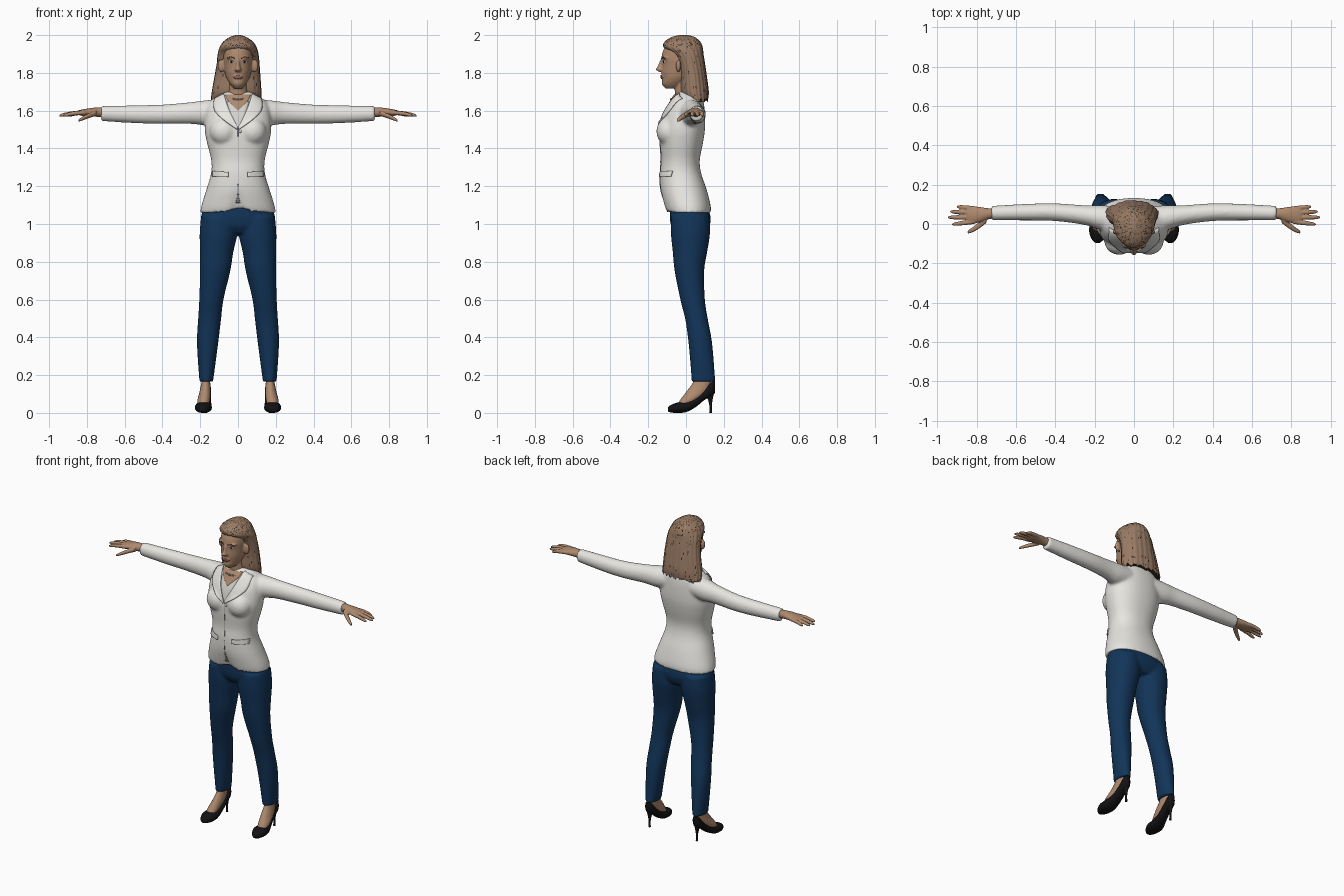
import bpy, bmesh, math, random
from mathutils import Vector, Matrix
from mathutils.bvhtree import BVHTree

random.seed(4)
if "Cube" in bpy.data.objects:
    bpy.data.objects.remove(bpy.data.objects["Cube"])


def material(name, *rgb):
    m = bpy.data.materials.new(name)
    m.use_nodes = True
    m.diffuse_color = (*rgb, 1)
    m.node_tree.nodes["Principled BSDF"].inputs["Base Color"].default_value = (*rgb, 1)
    return m


SKIN = material("skin", .42, .25, .155)
HAIR = material("brown hair", .32, .2, .13)
DARK = material("dark hair", .05, .03, .02)
WHITE = material("jacket white", .8, .79, .75)
BLOUSE = material("blouse white", .66, .65, .61)
NAVY = material("trouser navy", .006, .035, .1)
BLACK = material("shoe black", .006, .006, .007)
LIP = material("lip", .33, .14, .1)
EYE = material("eye white", .7, .68, .64)
SILVER = material("silver grey", .3, .3, .3)


def spline(pts, sub=4):
    """Smooth interpolation through tuples of any length."""
    out = []
    for i in range(len(pts) - 1):
        a, b, c, d = (pts[min(max(j, 0), len(pts) - 1)] for j in range(i - 1, i + 3))
        for s in range(sub):
            t = s / sub
            out.append(tuple(.5 * (2*q + (r - p)*t + (2*p - 5*q + 4*r - w)*t*t
                                   + (3*q - p - 3*r + w)*t**3)
                             for p, q, r, w in zip(a, b, c, d)))
    return out + [tuple(pts[-1])]


def loft(bm, rings, axis="z", n=32, power=1.0, sub=4):
    """Closed skin over rings (position, low a, high a, low b, high b);
    four values mean (position, half width, low b, high b)."""
    rings = [r if len(r) == 5 else (r[0], -r[1], r[1], r[2], r[3]) for r in rings]
    loops = []
    for t, a0, a1, b0, b1 in spline(rings, sub):
        loop = []
        for i in range(n):
            ang = math.tau * i / n
            c, s = math.cos(ang), math.sin(ang)
            a = (a0 + a1)/2 + (a1 - a0)/2 * math.copysign(abs(c)**power, c)
            b = (b0 + b1)/2 + (b1 - b0)/2 * math.copysign(abs(s)**power, s)
            loop.append(bm.verts.new({"x": (t, a, b), "y": (a, t, b), "z": (a, b, t)}[axis]))
        loops.append(loop)
    for p, q in zip(loops, loops[1:]):
        for i in range(n):
            j = (i + 1) % n
            bm.faces.new((p[i], p[j], q[j], q[i]))
    bm.faces.new(loops[0])
    bm.faces.new(loops[-1])
    return loops


def ball(bm, center, scale):
    bmesh.ops.create_icosphere(bm, subdivisions=3, radius=1,
                               matrix=Matrix.LocRotScale(Vector(center), None, Vector(scale)))


def finish(name, bm, mats, mirror=False, voxel=0, smooth=3, thick=0):
    bmesh.ops.recalc_face_normals(bm, faces=bm.faces[:])
    for f in bm.faces:
        f.smooth = True
    for e in bm.edges:
        if len(e.link_faces) == 2 and e.calc_face_angle(0) > .9:
            e.smooth = False
    me = bpy.data.meshes.new(name)
    bm.to_mesh(me)
    bm.free()
    for m in mats:
        me.materials.append(m)
    ob = bpy.data.objects.new(name, me)
    bpy.context.collection.objects.link(ob)
    if mirror:
        ob.modifiers.new("mirror", "MIRROR").use_mirror_merge = False
    if thick:
        s = ob.modifiers.new("thickness", "SOLIDIFY")
        s.thickness, s.offset = thick, 0
    if voxel:
        r = ob.modifiers.new("blend", "REMESH")
        r.mode, r.voxel_size, r.use_smooth_shade = "VOXEL", voxel, True
        s = ob.modifiers.new("relax", "SMOOTH")
        s.factor, s.iterations = .5, smooth
    return ob


def surface(ob):
    bpy.context.view_layer.update()
    return BVHTree.FromObject(ob, bpy.context.evaluated_depsgraph_get())


def plate(name, one, two, target, mat, lift=.003, mirror=False, thick=.004, across=6):
    """Thin patch between two (x, z) edges, laid on the front of a surface."""
    bm = bmesh.new()
    rows = []
    for p, q in zip(spline(one, 6), spline(two, 6)):
        row = []
        for k in range(across + 1):
            u = k / across
            x, z = p[0]*(1 - u) + q[0]*u, p[1]*(1 - u) + q[1]*u
            hit = target.ray_cast(Vector((x, -1, z)), Vector((0, 1, 0)))[0]
            hit = hit or target.find_nearest(Vector((x, -.1, z)))[0]
            row.append(bm.verts.new((x, hit.y - lift, z)))
        rows.append(row)
    for p, q in zip(rows, rows[1:]):
        for k in range(across):
            bm.faces.new((p[k], p[k + 1], q[k + 1], q[k]))
    return finish(name, bm, [mat], mirror, thick=thick)


def flip(pts):
    return [(-x, z) for x, z in pts]


# Jacket: torso, bust and sleeves blended together
bm = bmesh.new()
loft(bm, [(1.06, .2, -.105, .132), (1.1, .193, -.118, .13), (1.18, .168, -.135, .11),
          (1.27, .142, -.138, .08), (1.34, .142, -.132, .073), (1.43, .164, -.138, .09),
          (1.5, .176, -.138, .1), (1.58, .172, -.118, .1), (1.635, .158, -.088, .095),
          (1.675, .115, -.065, .085), (1.7, .072, -.045, .075)], n=64, power=.9, sub=6)
for v in bm.verts:
    if v.co.y < 0 and v.co.z < 1.2:
        v.co.z += .045 * math.exp(-(v.co.x / .035)**2) * (1.2 - v.co.z) / .14
for side in (-1, 1):
    ball(bm, (side * .075, -.09, 1.49), (.075, .067, .075))
    loft(bm, [(side * x, *r) for x, *r in (
        (.08, -.04, .09, 1.53, 1.66), (.17, -.03, .095, 1.522, 1.655),
        (.25, -.005, .095, 1.53, 1.645), (.4, .015, .105, 1.53, 1.632),
        (.55, .018, .102, 1.534, 1.628), (.725, .018, .092, 1.545, 1.625))], "x")
jacket = finish("jacket", bm, [WHITE], voxel=.009, smooth=5)
cloth = surface(jacket)

# Neckline, blouse, lapels, seam, button and pocket flaps
edge = [(-.06, 1.65), (-.04, 1.58), (-.002, 1.51)]
plate("blouse_front", edge, flip(edge), cloth, BLOUSE, .002)
edge = [(-.07, 1.685), (-.05, 1.65), (-.001, 1.6)]
plate("neckline_skin", edge, flip(edge), cloth, SKIN, .004, across=12)
plate("lapels", [(.075, 1.69), (.045, 1.6), (.001, 1.51)],
      [(.125, 1.665), (.118, 1.59), (.006, 1.5)], cloth, WHITE, .007, True, .007)
edge = [(-.0015, 1.51), (-.0015, 1.2), (-.012, 1.112)]
plate("front_seam", edge, flip(edge), cloth, SILVER, .001, thick=.003)
plate("pocket_flaps", [(.05, 1.275), (.135, 1.28)], [(.05, 1.25), (.135, 1.252)],
      cloth, WHITE, .005, True, .008)
bm = bmesh.new()
ball(bm, (.012, cloth.ray_cast(Vector((.012, -1, 1.49)), Vector((0, 1, 0)))[0].y, 1.49),
     (.008, .005, .008))
finish("button", bm, [BLOUSE])

# Trousers: hips and two legs
bm = bmesh.new()
loft(bm, [(.95, .14, -.05, .1), (.99, .19, -.078, .125), (1.05, .194, -.086, .128),
          (1.15, .15, -.08, .09)], n=48, power=.9)
for side in (-1, 1):
    loft(bm, [(z, side*x - w, side*x + w, f, b) for z, x, w, f, b in (
        (1.04, .1, .095, -.08, .125), (.95, .103, .1, -.08, .127), (.85, .113, .088, -.07, .112),
        (.75, .121, .08, -.06, .096), (.6, .141, .064, -.03, .1), (.5, .15, .061, -.005, .115),
        (.4, .159, .058, .01, .134), (.3, .164, .05, .02, .145), (.165, .168, .036, .03, .155))],
        power=.95)
finish("trousers", bm, [NAVY], voxel=.008, smooth=4)

# Feet and stiletto shoes
bm = bmesh.new()
loft(bm, [(.045, .155, .213, -.045, .02), (.07, .148, .214, -.03, .06),
          (.11, .144, .204, 0, .11), (.16, .147, .194, .036, .13), (.21, .15, .19, .045, .14)])
finish("feet", bm, [SKIN], True)
bm = bmesh.new()
loft(bm, [(-.096, .175, .195, .008, .028), (-.08, .156, .213, .002, .042),
          (-.045, .14, .227, 0, .055), (0, .139, .225, .004, .06), (.05, .142, .208, .03, .08),
          (.1, .142, .2, .07, .125), (.135, .144, .197, .088, .165),
          (.153, .158, .184, .105, .17)], "y", power=.85)
loft(bm, [(0, .163, .177, .123, .138), (.05, .163, .177, .122, .138),
          (.115, .149, .192, .1, .15)], n=16)
finish("shoes", bm, [BLACK], True)

# Hands: palm, four fingers and thumb blended together
bm = bmesh.new()
loft(bm, [(.69, .03, .08, 1.565, 1.615), (.74, .024, .08, 1.567, 1.617),
          (.78, .01, .086, 1.57, 1.614), (.83, .002, .09, 1.573, 1.605),
          (.85, .015, .08, 1.58, 1.6)], "x")
for y, tip_x, tip_y in ((.079, .9, .088), (.057, .935, .063), (.034, .947, .034), (.012, .925, -.002)):
    loft(bm, [(.81 + (tip_x - .81)*u, *(c + s*r for c in (y + (tip_y - y)*u, 1.59 - .017*u*u)
                                      for s in (-1, 1)))
              for u, r in ((0, .012), (.5, .0115), (.85, .0095), (1, .004))], "x", 12)
loft(bm, [(.75, .005, .045, 1.572, 1.604), (.785, -.022, .012, 1.562, 1.588),
          (.82, -.042, -.016, 1.549, 1.571), (.845, -.05, -.034, 1.54, 1.554)], "x", 16)
finish("hands", bm, [SKIN], True, voxel=.004, smooth=2)

# Head: skull, neck, nose and ears blended together
bm = bmesh.new()
loft(bm, [(1.718, .022, -.11, -.04), (1.74, .042, -.127, 0), (1.77, .06, -.126, .03),
          (1.8, .069, -.13, .06), (1.84, .075, -.128, .075), (1.88, .078, -.13, .08),
          (1.92, .075, -.12, .08), (1.96, .06, -.095, .07), (1.985, .03, -.055, .03)], n=40)
loft(bm, [(1.62, .08, -.05, .06), (1.675, .058, -.058, .055), (1.72, .05, -.06, .05),
          (1.79, .05, -.06, .05)])
loft(bm, [(1.805, .013, -.14, -.1), (1.817, .019, -.16, -.1), (1.838, .012, -.149, -.1),
          (1.878, .009, -.132, -.1)], n=16)
ball(bm, (0, -.122, 1.78), (.026, .012, .014))
for side in (-1, 1):
    ball(bm, (side * .088, -.04, 1.838), (.02, .013, .034))
    ball(bm, (side * .035, -.105, 1.88), (.026, .02, .009))
head = finish("head_and_neck", bm, [SKIN], voxel=.0045, smooth=3)
face = surface(head)

# Face details
plate("eyes", [(.02, 1.858), (.034, 1.865), (.051, 1.859)],
      [(.02, 1.857), (.034, 1.852), (.051, 1.858)], face, EYE, .001, True, .002)
plate("irises", [(.03, 1.859), (.035, 1.865), (.041, 1.859)],
      [(.03, 1.858), (.035, 1.852), (.041, 1.858)], face, BLACK, .002, True, .002)
plate("eyebrows", [(.016, 1.879), (.038, 1.886), (.057, 1.878)],
      [(.016, 1.873), (.038, 1.881), (.057, 1.877)], face, DARK, .001, True, .002)
edge = [(-.026, 1.779), (-.008, 1.788), (0, 1.786), (.008, 1.788), (.026, 1.779)]
plate("lips", edge, [(x, 2*1.778 - z) for x, z in edge], face, LIP, .001, thick=.003)

# Hair: rippled mass with a ragged hem and dark strands
bm = bmesh.new()
loops = loft(bm, [(1.655, .122, 0, .115), (1.7, .122, -.03, .12), (1.78, .117, -.034, .11),
                  (1.85, .112, -.05, .1), (1.9, .107, -.075, .092), (1.935, .097, -.118, .088),
                  (1.965, .078, -.112, .075), (1.99, .043, -.075, .045),
                  (2, .012, -.035, .01)], n=120, sub=5)
for v in loops[0]:
    v.co.z += random.uniform(-.014, .012)
for loop in loops[:-3]:
    for i, v in enumerate(loop):
        ripple = 1 + .012 * math.sin(i * 1.1) + .008 * math.sin(i * .37 + 1)
        v.co.x *= ripple
        v.co.y *= ripple
        if v.co.x < 0:
            v.co.x *= 1 + max(0, 1.85 - v.co.z) * .9
for f in bm.faces:
    z = f.calc_center_median().z
    f.material_index = int(random.random() < (.16 if z > 1.94 else .035))
finish("hair", bm, [HAIR, DARK])

# Beaded necklace
bm = bmesh.new()
for i in range(25):
    a = math.pi * i / 24
    r = .009 if i in (1, 23) else .0055
    ball(bm, (.08 * math.cos(a), .01 - .09 * math.sin(a), 1.69 - .03 * math.sin(a)), (r, r, r))
finish("necklace", bm, [SILVER])
